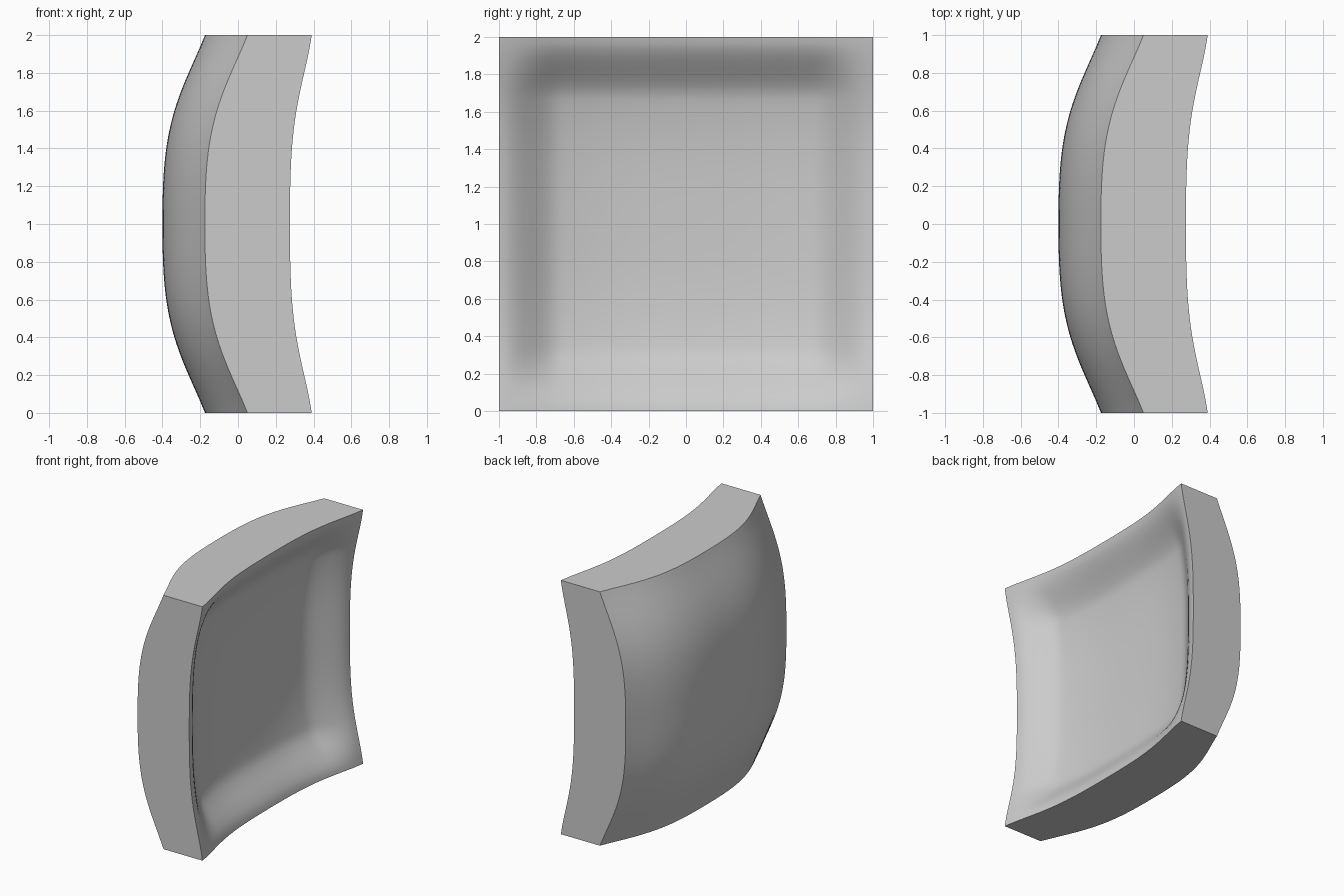
import bpy
import bmesh
import math

cube = bpy.data.objects.get("Cube")
if cube:
    bpy.data.objects.remove(cube, do_unlink=True)

SEGMENTS = 60


def swell(t, power, ease):
    """Bulge of 1 in the middle and 0 at the rim, with an eased flare."""
    t = min(abs(t), 1.0)
    dome = 1 - t ** power
    wave = (1 + math.cos(math.pi * t * t)) / 2
    return dome * (1 - ease) + wave * ease


def wall(t):
    """Steep step just inside the rim of the hollow side."""
    s = min(max((0.99 - abs(t)) / 0.32, 0), 1)
    return s * s * (3 - 2 * s)


def domed_side(u, v):
    return 0.05 - 0.225 * (swell(u, 2.5, 0.3) + swell(v, 2.5, 0.3))


def hollow_side(u, v):
    rim = 0.39 - 0.115 * (swell(u, 2.3, 0.5) + swell(v, 2.3, 0.5))
    return rim - 0.115 * wall(u) * wall(v)


# Square sheet, extruded into a slab with a domed and a hollow side
bm = bmesh.new()
bmesh.ops.create_grid(bm, x_segments=SEGMENTS, y_segments=SEGMENTS, size=1)
domed = list(bm.verts)
result = bmesh.ops.extrude_face_region(bm, geom=bm.faces[:], use_keep_orig=True)
hollow = [g for g in result["geom"] if isinstance(g, bmesh.types.BMVert)]

# Stand the slab upright and shape both sides
for verts, shape in ((domed, domed_side), (hollow, hollow_side)):
    for vert in verts:
        u, v = vert.co.x, vert.co.y
        vert.co = (shape(u, v), u, v + 1)
bmesh.ops.recalc_face_normals(bm, faces=bm.faces[:])

mesh = bpy.data.meshes.new("curved_panel")
bm.to_mesh(mesh)
bm.free()
panel = bpy.data.objects.new("curved_panel", mesh)
bpy.context.collection.objects.link(panel)

# Plain grey finish
grey = bpy.data.materials.new("light_grey")
grey.use_nodes = True
colour = (0.6, 0.6, 0.6, 1)
grey.diffuse_color = colour
grey.node_tree.nodes["Principled BSDF"].inputs["Base Color"].default_value = colour
mesh.materials.append(grey)

# Smooth sides with crisp rim edges
bpy.ops.object.select_all(action="DESELECT")
panel.select_set(True)
bpy.context.view_layer.objects.active = panel
bpy.ops.object.shade_smooth_by_angle(angle=math.radians(35))
